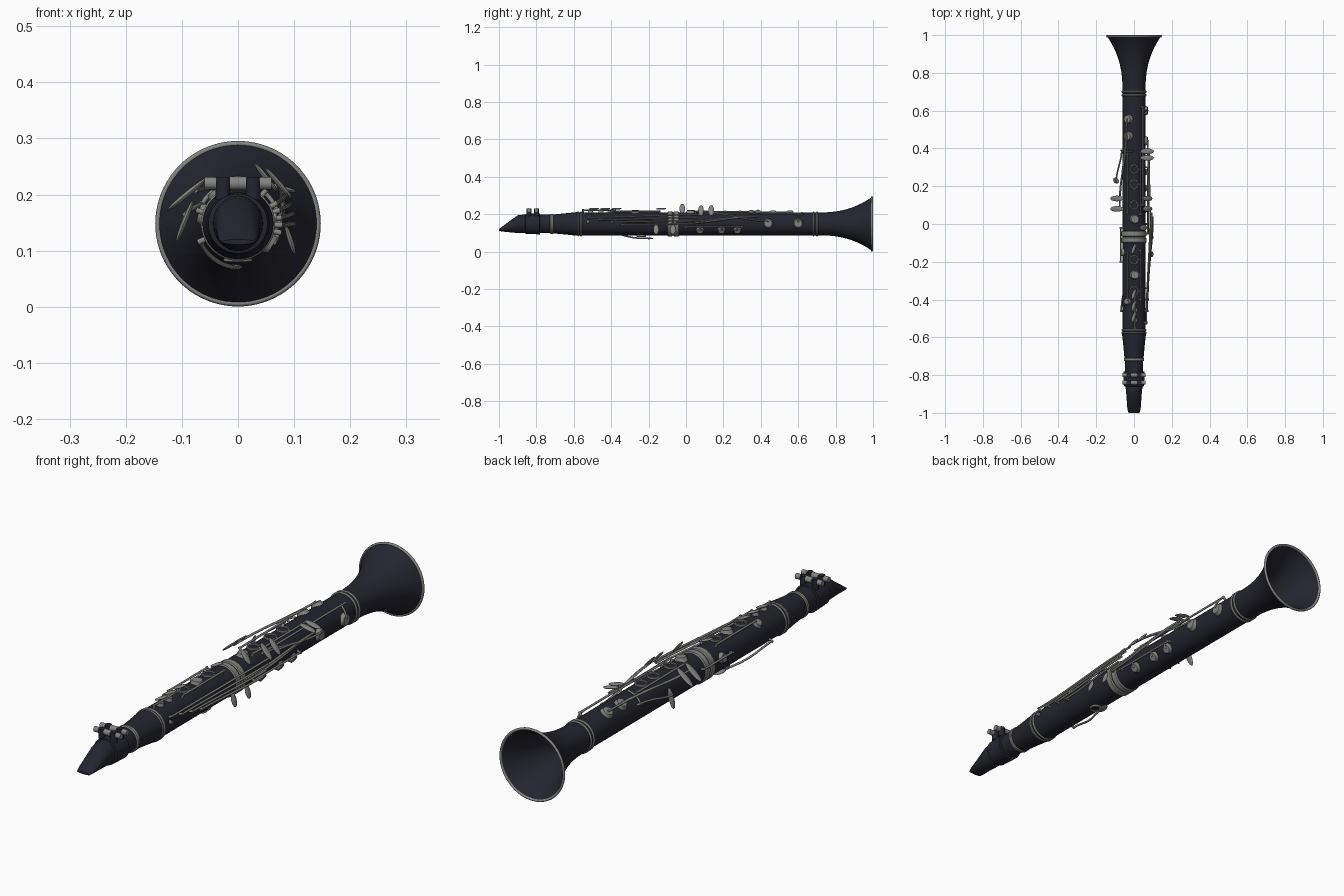
import bpy, bmesh, math
from mathutils import Vector, Matrix

if "Cube" in bpy.data.objects:
    bpy.data.objects.remove(bpy.data.objects["Cube"])

ZC = 0.148  # height of the bore axis
TAU = 2 * math.pi


def material(name, rgb):
    m = bpy.data.materials.new(name)
    m.diffuse_color = (*rgb, 1)
    m.use_nodes = True
    m.node_tree.nodes["Principled BSDF"].inputs["Base Color"].default_value = m.diffuse_color
    return m


BLACK = material("black wood", (0.018, 0.018, 0.030))
SILVER = material("silver metal", (0.23, 0.23, 0.22))


def finish(bm, name, mat):
    bmesh.ops.recalc_face_normals(bm, faces=bm.faces)
    me = bpy.data.meshes.new(name)
    bm.to_mesh(me)
    bm.free()
    ob = bpy.data.objects.new(name, me)
    bpy.context.collection.objects.link(ob)
    me.materials.append(mat)
    bpy.ops.object.select_all(action='DESELECT')
    ob.select_set(True)
    bpy.context.view_layer.objects.active = ob
    bpy.ops.object.shade_smooth_by_angle(angle=math.radians(40))


def pol(ang, r, y):
    """Point around the body: angle in degrees from the top towards +x."""
    a = math.radians(ang)
    return Vector((r * math.sin(a), y, ZC + r * math.cos(a)))


def loft(name, rings, mat, closed=False):
    bm = bmesh.new()
    loops = [[bm.verts.new(p) for p in ring] for ring in rings]
    n = len(loops[0])
    pairs = list(zip(loops, loops[1:])) + ([(loops[-1], loops[0])] if closed else [])
    for a, b in pairs:
        for i in range(n):
            bm.faces.new((a[i], a[(i + 1) % n], b[(i + 1) % n], b[i]))
    if not closed:
        bm.faces.new(loops[0])
        bm.faces.new(loops[-1])
    finish(bm, name, mat)


def lathe(name, profile, mat, closed=False, n=64):
    loft(name, [[pol(360 * i / n, r, y) for i in range(n)] for y, r in profile], mat, closed)


def band(y, width, r):
    b = 0.004
    lathe("joint_ring", [(y, r - b), (y + b, r), (y + width - b, r), (y + width, r - b)], SILVER)


def cylinder(name, p, q, r, mat, n=20, taper=1.0):
    """Cylinder between two points."""
    bm = bmesh.new()
    d = q - p
    m = Matrix.Translation((p + q) / 2) @ d.to_track_quat('Z', 'Y').to_matrix().to_4x4()
    bmesh.ops.create_cone(bm, cap_ends=True, segments=n, radius1=r, radius2=r * taper,
                          depth=d.length, matrix=m)
    finish(bm, name, mat)


def tube(name, pts, r=0.0042):
    """Round rod swept through points."""
    rings = []
    for i, p in enumerate(pts):
        d = pts[min(i + 1, len(pts) - 1)] - pts[max(i - 1, 0)]
        u = d.orthogonal().normalized() if i == 0 else (u - d * (u.dot(d) / d.dot(d))).normalized()
        v = d.cross(u).normalized()
        rings.append([p + r * (u * math.cos(t) + v * math.sin(t)) for t in [TAU * k / 10 for k in range(10)]])
    loft(name, rings, SILVER)


def post(ang, y):
    cylinder("key_post", pol(ang, 0.055, y), pol(ang, 0.079, y), 0.005, SILVER, 10)


def lever(a0, y0, a1, y1, lift=0.0):
    """Curved rod from a low end to a raised end; straight when lift is zero."""
    pts = []
    for i in range(13):
        t = i / 12
        s = t * t * (3 - 2 * t)
        pts.append(pol(a0 + (a1 - a0) * s, 0.074 + lift * s, y0 + (y1 - y0) * t))
    tube("key_rod", pts)
    post(a0, y0)
    if not lift:
        post(a1, y1)


def arm(a0, a1, y):
    """Short arm bent round the body at one station."""
    tube("key_arm", [pol(a0 + (a1 - a0) * i / 6, 0.073, y) for i in range(7)])


def pad(ang, y, rad):
    """Pad cup sitting on the body."""
    cylinder("pad_cup", pol(ang, 0.057, y), pol(ang, 0.073, y), rad, SILVER, 24, 0.75)


def hole_ring(y, ang=0, rad=0.022):
    """Open ring around a tone hole."""
    d = (pol(ang, 1, y) - pol(ang, 0, y)).to_track_quat('Z', 'Y').to_matrix().to_4x4()
    m = Matrix.Translation(pol(ang, 0.064, y)) @ d
    rings = []
    for a in [TAU * i / 28 for i in range(28)]:
        rings.append([m @ Vector(((rad + 0.004 * math.cos(t)) * math.cos(a),
                                  (rad + 0.004 * math.cos(t)) * math.sin(a),
                                  0.005 * math.sin(t))) for t in [TAU * k / 8 for k in range(8)]])
    loft("tone_hole_ring", rings, SILVER, True)
    cylinder("tone_hole_chimney", pol(ang, 0.05, y), pol(ang, 0.063, y), rad * 0.9, BLACK)


def spatula(p, q, width=0.03, hint=(0, 1, 0)):
    """Flattened oval touch piece from p to q."""
    p, q = Vector(p), Vector(q)
    x = (q - p).normalized()
    z = x.cross(Vector(hint)).normalized()
    rot = Matrix((x, z.cross(x), z)).transposed().to_4x4()
    bm = bmesh.new()
    bmesh.ops.create_uvsphere(bm, u_segments=20, v_segments=12, radius=1,
                              matrix=Matrix.Translation((p + q) / 2) @ rot
                              @ Matrix.Diagonal(((q - p).length / 2, width / 2, 0.005, 1)))
    finish(bm, "touch_piece", SILVER)


# Wooden body: barrel, joints and hollow flared bell
lathe("barrel", [(-0.715, 0.050), (-0.64, 0.057), (-0.585, 0.063), (-0.57, 0.063)], BLACK)
lathe("upper_joint", [(-0.575, 0.061), (-0.06, 0.061)], BLACK)
lathe("lower_joint", [(-0.07, 0.061), (0.68, 0.061)], BLACK)
flare = [(0.70 + 0.295 * i / 16, 0.061 + 0.083 * (i / 16) ** 2.5) for i in range(17)]
lathe("bell", [(0.67, 0.061)] + flare + [(y, r - 0.006) for y, r in reversed(flare)], BLACK, n=80)
lathe("bell_rim", [(0.994 + 0.006 * math.sin(t), 0.1425 + 0.005 * math.cos(t))
                   for t in [TAU * k / 12 for k in range(12)]], SILVER, True, 80)

# Silver joint rings
for y in (0.676, 0.694, -0.582, -0.568):
    band(y, 0.012, 0.066)
for y in (-0.067, -0.100):
    band(y, 0.030, 0.066)
band(-0.726, 0.018, 0.054)

# Mouthpiece: oval sections (y, half width, bottom, top) narrowing into a slanted beak
secs = [(-1.0, 0.029, 0.111, 0.120), (-0.98, 0.035, 0.107, 0.136), (-0.90, 0.041, 0.099, 0.194),
        (-0.87, 0.044, 0.099, 0.198), (-0.71, 0.049, 0.100, 0.197)]
loft("mouthpiece", [[(w * math.sin(t), y, (lo + hi) / 2 + (hi - lo) / 2 * math.cos(t))
                     for t in [TAU * i / 48 for i in range(48)]] for y, w, lo, hi in secs], BLACK)

# Ligature: band with lugs and two cross screws
lathe("ligature", [(-0.86, 0.047), (-0.858, 0.053), (-0.782, 0.056), (-0.78, 0.047)], BLACK)
for y in (-0.84, -0.80):
    def at(x, z=0.220):
        return Vector((x, y, z))
    for s in (-1, 1):
        cylinder("ligature_lug", at(s * 0.027, 0.19), at(s * 0.027, 0.231), 0.013, BLACK)
        cylinder("screw_head", at(s * 0.038), at(s * 0.060), 0.011, SILVER)
    cylinder("screw_barrel", at(-0.015), at(0.015), 0.012, SILVER)

# Tone hole rings with arms to their rod
for y in (0.29, 0.21, 0.10, -0.19, -0.355):
    hole_ring(y)
    arm(20, 28, y)
hole_ring(-0.24, 180)

# Pad cups
for y in (0.555, 0.465):
    pad(-30, y, 0.026)
for y in (0.60, 0.44):
    pad(88, y, 0.027)
for y in (0.075, 0.19, 0.275):
    pad(122, y, 0.022)
    arm(102, 120, y)
for y in (0.025, -0.27):
    pad(4, y, 0.026)
for y in (-0.455, -0.51):
    pad(5, y, 0.016)
pad(-35, -0.41, 0.020)
pad(-75, -0.15, 0.022)

# Right touch pieces
for y in (0.385, 0.350):
    spatula((0.035, y, 0.222), (0.105, y, 0.205))
for y in (0.135, 0.080):
    spatula((0.048, y, 0.248), (0.097, y, 0.192))
spatula((0.030, -0.02, 0.255), (0.070, -0.02, 0.205))
for y in (-0.07, -0.16):
    spatula((0.085, y, 0.145), (0.102, y, 0.092))
# Left touch pieces
for y in (0.135, 0.080):
    spatula((-0.055, y, 0.230), (-0.126, y, 0.172))
spatula((-0.080, 0.225, 0.190), (-0.110, 0.235, 0.115))
# Upper touch pieces and thumb lever underneath
for y in (-0.49, -0.43, -0.37, -0.13):
    spatula((-0.012, y - 0.03, 0.228), (0.008, y + 0.025, 0.230), 0.018, (1, 0, 0))
spatula((-0.015, -0.235, 0.072), (0, -0.175, 0.070), 0.03, (1, 0, 0))

# Long side levers fanned along the right
for i in range(4):
    lever(62 + 10 * i, -0.52 + 0.06 * i, 60 + 10 * i, 0.08 - 0.02 * i, 0.026)
for i in range(2):
    lever(82 + 8 * i, -0.05, 64, 0.35 + 0.035 * i, 0.016)
    lever(78, 0.44, 55 - 8 * i, 0.135 - 0.055 * i, 0.026)
# Left levers leading to the lower pads
for i in range(2):
    lever(-32, 0.465 + 0.09 * i, -52, 0.135 - 0.055 * i, 0.022)
lever(-62, 0.39, -80, 0.22, 0.022)
arm(-62, -5, 0.385)
# Straight hinge rods
lever(28, 0.05, 28, 0.38)
lever(40, 0.10, 40, 0.62)
arm(40, 84, 0.60)
lever(102, 0, 102, 0.30)
lever(-28, 0.06, -28, 0.37)
lever(26, -0.40, 26, -0.14)
lever(-28, -0.40, -28, -0.15)
lever(-72, -0.20, -72, -0.02)
lever(4, -0.55, 4, -0.38)
# Register lever wrapping under the body
lever(-115, -0.46, -176, -0.20, 0.004)
# Barrel-side pin
cylinder("side_pin", pol(80, 0.05, -0.525), pol(80, 0.07, -0.525), 0.008, SILVER)
